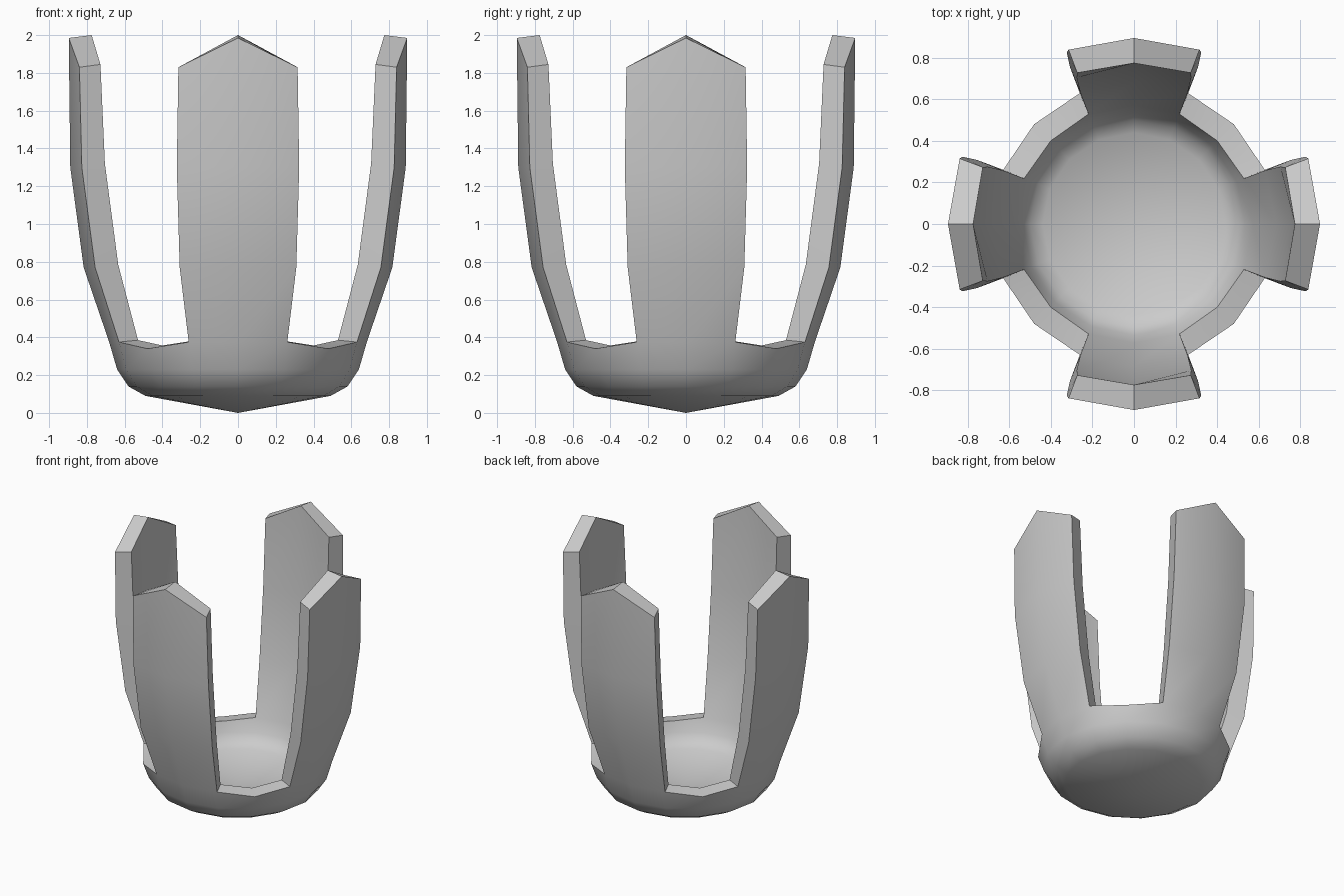
import bpy, bmesh, math

if "Cube" in bpy.data.objects:
    bpy.data.objects.remove(bpy.data.objects["Cube"])

N = 16  # sides; petals centred on every 4th spoke

# Profile rows: (outer radius, outer z, inner radius, inner z)
BOWL = [(0.49, 0.09, 0.44, 0.20), (0.58, 0.14, 0.50, 0.235), (0.64, 0.23, 0.535, 0.285)]
RIM_PETAL = (0.682, 0.375, 0.573, 0.385)
RIM_GAP = (0.68, 0.34, 0.567, 0.357)
# Petal rows: half angle in degrees, profile
PETAL = [(22.2, (0.817, 0.77, 0.685, 0.785)),
         (21.4, (0.888, 1.30, 0.757, 1.32)),
         (20.6, (0.897, 1.83, 0.778, 1.845))]
TIP = (0.896, 1.985, 0.775, 2.0)

bm = bmesh.new()


def pair(prof, angle):
    """Outer and inner vertex at one angle."""
    c, s = math.cos(angle), math.sin(angle)
    ro, zo, ri, zi = prof
    return bm.verts.new((ro * c, ro * s, zo)), bm.verts.new((ri * c, ri * s, zi))


def panel(*pairs):
    """Matching outer and inner faces."""
    bm.faces.new([p[0] for p in pairs])
    bm.faces.new([p[1] for p in reversed(pairs)])


def wall(a, b):
    """Thickness strip joining outer and inner edges."""
    bm.faces.new((a[0], b[0], b[1], a[1]))


# Bowl
centre = (bm.verts.new((0, 0, 0)), bm.verts.new((0, 0, 0.125)))
rings = [[pair(p, 2 * math.pi * i / N) for i in range(N)] for p in BOWL]
rings.append([pair(RIM_GAP if i % 4 == 2 else RIM_PETAL, 2 * math.pi * i / N) for i in range(N)])
for i in range(N):
    j = (i + 1) % N
    panel(centre, rings[0][j], rings[0][i])
    for lo, hi in zip(rings, rings[1:]):
        panel(lo[i], lo[j], hi[j], hi[i])
    # Exposed rim between petals
    if i % 4 in (1, 2):
        wall(rings[-1][i], rings[-1][j])

# Four petals with pointed tips
for k in range(4):
    mid = k * math.pi / 2
    row = [rings[-1][(4 * k + d) % N] for d in (-1, 0, 1)]
    for n, (half, prof) in enumerate(PETAL):
        h = math.radians(half)
        new = [pair(TIP if n == 2 and s == 0 else prof, mid + s * h) for s in (-1, 0, 1)]
        for a in (0, 1):
            panel(row[a], row[a + 1], new[a + 1], new[a])
        wall(row[0], new[0])
        wall(row[2], new[2])
        row = new
    wall(row[0], row[1])
    wall(row[1], row[2])

bmesh.ops.recalc_face_normals(bm, faces=bm.faces)
mesh = bpy.data.meshes.new("petal_cup")
bm.to_mesh(mesh)
bm.free()
cup = bpy.data.objects.new("petal_cup", mesh)
bpy.context.collection.objects.link(cup)
bpy.context.view_layer.objects.active = cup
cup.select_set(True)
bpy.ops.object.shade_smooth_by_angle(angle=math.radians(35))
